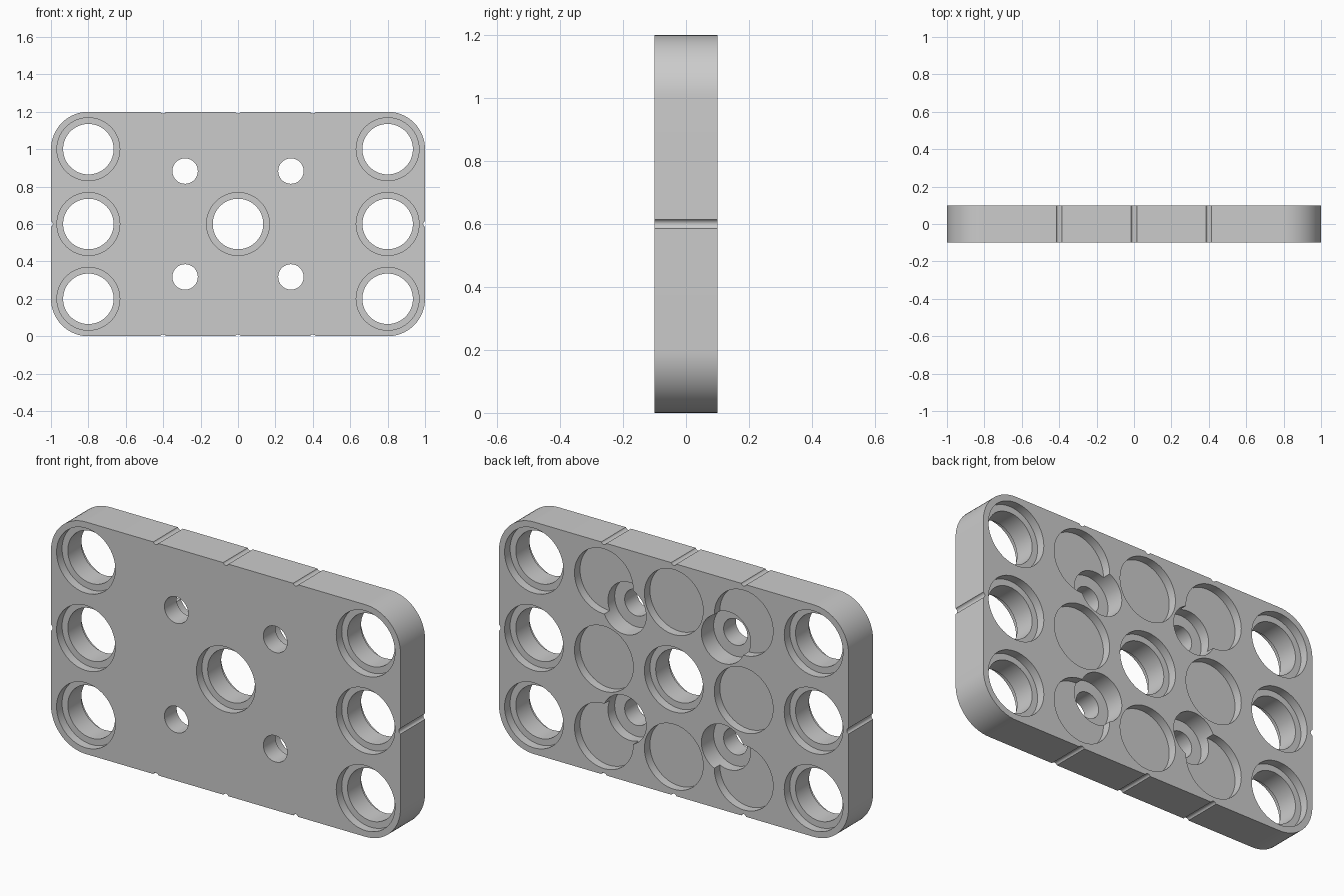
import bpy, bmesh
from math import sin, cos, pi

if "Cube" in bpy.data.objects:
    bpy.data.objects.remove(bpy.data.objects["Cube"])

SEG = 64
HALF = 0.1          # half thickness
BORE = 0.045        # pocket depth


def make_object(name, bm):
    bmesh.ops.recalc_face_normals(bm, faces=bm.faces)
    mesh = bpy.data.meshes.new(name)
    bm.to_mesh(mesh)
    bm.free()
    obj = bpy.data.objects.new(name, mesh)
    bpy.context.collection.objects.link(obj)
    return obj


def add_stepped_cylinder(bm, x, z, profile, seg=SEG):
    """Solid of revolution about a y-axis line; profile is (radius, y)."""
    rings = [[bm.verts.new((x + r * cos(2 * pi * i / seg), y,
                            z + r * sin(2 * pi * i / seg)))
              for i in range(seg)] for r, y in profile]
    for a, b in zip(rings, rings[1:]):
        for i in range(seg):
            j = (i + 1) % seg
            bm.faces.new((a[i], a[j], b[j], b[i]))
    bm.faces.new(rings[0])
    bm.faces.new(rings[-1])


def cut(target, name, centres, profile, seg=SEG):
    bm = bmesh.new()
    for x, z in centres:
        add_stepped_cylinder(bm, x, z, profile, seg)
    cutter = make_object(name, bm)
    cutter.hide_render = True
    mod = target.modifiers.new(name, 'BOOLEAN')
    mod.operation = 'DIFFERENCE'
    mod.solver = 'EXACT'
    mod.object = cutter
    bpy.context.view_layer.objects.active = target
    bpy.ops.object.modifier_apply(modifier=name)
    bpy.data.objects.remove(cutter)


# Plate with rounded corners
bm = bmesh.new()
outline = []
for k, (cx, cz) in enumerate([(0.8, 1.0), (-0.8, 1.0), (-0.8, 0.2), (0.8, 0.2)]):
    for i in range(17):
        a = (k + i / 16) * pi / 2
        outline.append(bm.verts.new((cx + 0.2 * cos(a), -HALF, cz + 0.2 * sin(a))))
face = bm.faces.new(outline)
ext = bmesh.ops.extrude_face_region(bm, geom=[face])
for v in ext['geom']:
    if isinstance(v, bmesh.types.BMVert):
        v.co.y = HALF
plate = make_object("mounting_plate", bm)

# Main holes, counterbored from both sides
mains = [(x, z) for x in (-0.8, 0.8) for z in (0.2, 0.6, 1.0)] + [(0, 0.6)]
step = HALF - BORE
cut(plate, "main_holes", mains,
    [(0.168, -0.2), (0.168, -step), (0.135, -step),
     (0.135, step), (0.168, step), (0.168, 0.2)])

# Shallow round pockets on the back
pockets = [(x, z) for x in (-0.4, 0, 0.4) for z in (0.2, 0.6, 1.0)
           if (x, z) != (0, 0.6)]
cut(plate, "back_pockets", pockets, [(0.168, step), (0.168, 0.2)])

# Screw holes, counterbored from the back
screws = [(sx * 0.283, 0.6 + sz * 0.283) for sx in (-1, 1) for sz in (-1, 1)]
cut(plate, "screw_holes", screws,
    [(0.068, -0.2), (0.068, 0.0), (0.125, 0.0), (0.125, 0.2)])

# Fine grooves around the rim
grooves = [(x, z) for x in (-0.4, 0, 0.4) for z in (-0.006, 1.206)]
grooves += [(-1.006, 0.6), (1.006, 0.6)]
cut(plate, "rim_grooves", grooves, [(0.016, -0.2), (0.016, 0.2)], 16)

# Smooth round walls, keep edges crisp
plate.select_set(True)
bpy.context.view_layer.objects.active = plate
bpy.ops.object.shade_smooth_by_angle(angle=pi / 6)
